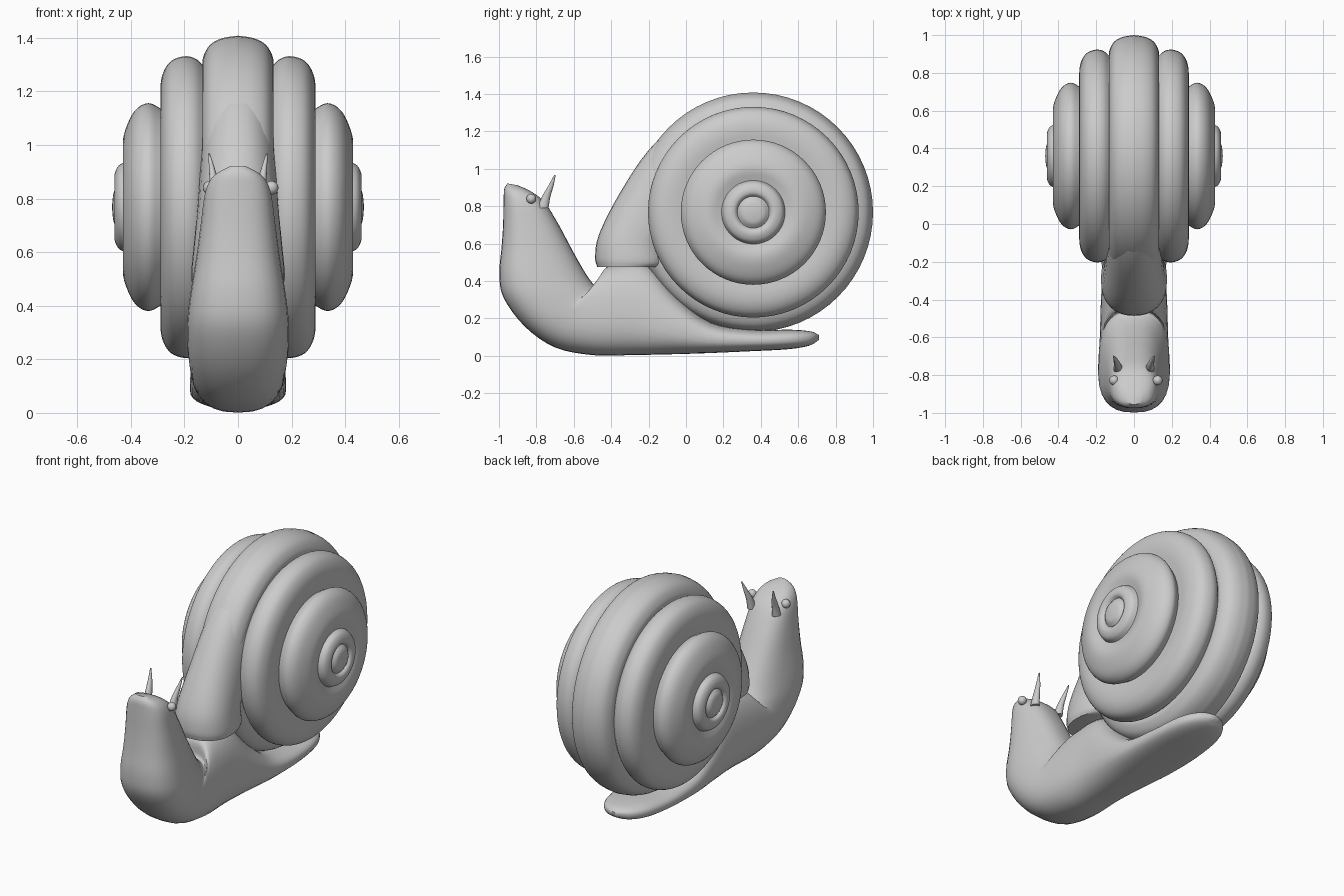
import bpy, bmesh, math
from mathutils import Vector

if "Cube" in bpy.data.objects:
    bpy.data.objects.remove(bpy.data.objects["Cube"])


def spline(pts, steps):
    """Smooth interpolation through tuples of any length."""
    pts = [Vector(p) for p in pts]
    ext = [2 * pts[0] - pts[1]] + pts + [2 * pts[-1] - pts[-2]]
    out = []
    for i in range(1, len(ext) - 2):
        a, b, c, d = ext[i - 1:i + 3]
        for k in range(steps):
            t = k / steps
            out.append(0.5 * (2 * b + (c - a) * t + (2 * a - 5 * b + 4 * c - d) * t * t
                              + (3 * b - a - 3 * c + d) * t ** 3))
    return out + [pts[-1]]


def finish(name, bm, angle):
    bmesh.ops.remove_doubles(bm, verts=bm.verts, dist=0.0005)
    bmesh.ops.recalc_face_normals(bm, faces=bm.faces)
    me = bpy.data.meshes.new(name)
    bm.to_mesh(me)
    bm.free()
    ob = bpy.data.objects.new(name, me)
    bpy.context.collection.objects.link(ob)
    bpy.ops.object.select_all(action='DESELECT')
    bpy.context.view_layer.objects.active = ob
    ob.select_set(True)
    bpy.ops.object.shade_smooth_by_angle(angle=math.radians(angle))
    return ob


def bridge(bm, rings, closed_ring=True):
    for a, b in zip(rings, rings[1:]):
        n = len(a)
        for i in range(n if closed_ring else n - 1):
            j = (i + 1) % n
            bm.faces.new((a[i], a[j], b[j], b[i]))


def loft(name, sections, power, sides=32, steps=4, angle=50):
    """Section: (y,z) of the outer/lower edge, (y,z) of the inner/upper edge, half width, taper."""
    bm = bmesh.new()
    rings = []
    for y0, z0, y1, z1, w, tp in spline(sections, steps):
        ring = []
        for i in range(sides):
            a = 2 * math.pi * i / sides
            c, s = math.cos(a), math.sin(a)
            u = math.copysign(abs(c) ** (2 / power), c)
            v = math.copysign(abs(s) ** (2 / power), s)
            f = (u + 1) / 2
            ring.append(bm.verts.new((v * w * (1 - tp * f),
                                      y0 + (y1 - y0) * f, z0 + (z1 - z0) * f)))
        rings.append(ring)
    bridge(bm, rings)
    bm.faces.new(rings[0])
    bm.faces.new(rings[-1])
    return finish(name, bm, angle)


# Body: head, neck, foot and tail in one sweep
loft("body", [
    (-0.955, 0.922, -0.90, 0.912, 0.035, 0.0),
    (-0.972, 0.89, -0.83, 0.88, 0.09, 0.0),
    (-0.975, 0.83, -0.755, 0.82, 0.128, 0.1),
    (-0.978, 0.70, -0.68, 0.70, 0.15, 0.15),
    (-0.986, 0.58, -0.605, 0.56, 0.172, 0.2),
    (-0.998, 0.44, -0.53, 0.43, 0.20, 0.25),
    (-0.975, 0.31, -0.48, 0.37, 0.212, 0.25),
    (-0.86, 0.155, -0.45, 0.37, 0.21, 0.25),
    (-0.70, 0.045, -0.44, 0.46, 0.205, 0.28),
    (-0.50, 0.004, -0.36, 0.49, 0.20, 0.28),
    (-0.30, 0.004, -0.20, 0.48, 0.19, 0.25),
    (-0.10, 0.008, -0.05, 0.32, 0.185, 0.1),
    (0.10, 0.014, 0.13, 0.18, 0.18, 0.0),
    (0.35, 0.025, 0.35, 0.14, 0.175, 0.0),
    (0.55, 0.036, 0.56, 0.14, 0.15, 0.0),
    (0.66, 0.055, 0.67, 0.13, 0.095, 0.0),
    (0.71, 0.085, 0.712, 0.11, 0.02, 0.0)], 2.5)

# Shell opening: the middle whorl running down to the neck
loft("shell_mouth", [
    (-0.475, 0.475, -0.13, 0.475, 0.168, 0),
    (-0.486, 0.53, -0.10, 0.50, 0.175, 0),
    (-0.465, 0.65, -0.10, 0.60, 0.165, 0),
    (-0.36, 0.86, 0.0, 0.70, 0.15, 0),
    (-0.20, 1.10, 0.10, 0.80, 0.14, 0),
    (0.0, 1.28, 0.20, 0.90, 0.132, 0),
    (0.20, 1.38, 0.30, 1.0, 0.128, 0),
    (0.36, 1.405, 0.36, 1.0, 0.125, 0)], 2.3)

# Shell whorls: (x, radius) bulges turned about the x axis, both sides alike
WHORLS = [
    [(0, .64), (.06, .63), (.105, .605), (.13, .56), (.13, .53)],
    [(.13, .53), (.16, .555), (.20, .563), (.25, .545), (.28, .50), (.29, .44), (.283, .365)],
    [(.283, .365), (.335, .388), (.385, .36), (.42, .29), (.43, .23), (.415, .17)],
    [(.415, .17), (.445, .155), (.46, .125), (.458, .10), (.443, .085)],
    [(.443, .085), (.462, .06), (.468, .03), (.47, 0)]]
half = []
for whorl in WHORLS:
    half += spline(whorl, 4)[:-1]
half.append(Vector((.47, 0)))
profile = [Vector((-p.x, p.y)) for p in reversed(half[1:])] + half
bm = bmesh.new()
SEG = 64
rows = []
for k in range(SEG):
    a = 2 * math.pi * k / SEG
    rows.append([bm.verts.new((p.x, 0.36 + p.y * math.cos(a), 0.768 + p.y * math.sin(a)))
                 for p in profile])
bridge(bm, rows + rows[:1], closed_ring=False)
finish("shell_whorls", bm, 45)

# Eyes and tentacles on each side of the head
for side, label in ((-1, "left"), (1, "right")):
    bm = bmesh.new()
    bmesh.ops.create_uvsphere(bm, u_segments=16, v_segments=10, radius=0.026)
    bmesh.ops.translate(bm, verts=bm.verts, vec=(side * 0.115 + 0.01, -0.828, 0.84))
    finish("eye_" + label, bm, 60)

    bm = bmesh.new()
    rings = []
    for x, y, z, r in spline([(.085, -.765, .79, .03), (.088, -.748, .85, .023),
                              (.097, -.722, .91, .014), (.108, -.70, .968, .004)], 3):
        rings.append([bm.verts.new((side * x + r * 0.8 * math.cos(i * math.pi / 6),
                                    y + r * math.sin(i * math.pi / 6), z)) for i in range(12)])
    bridge(bm, rings)
    bm.faces.new(rings[0])
    bm.faces.new(rings[-1])
    finish("tentacle_" + label, bm, 60)
